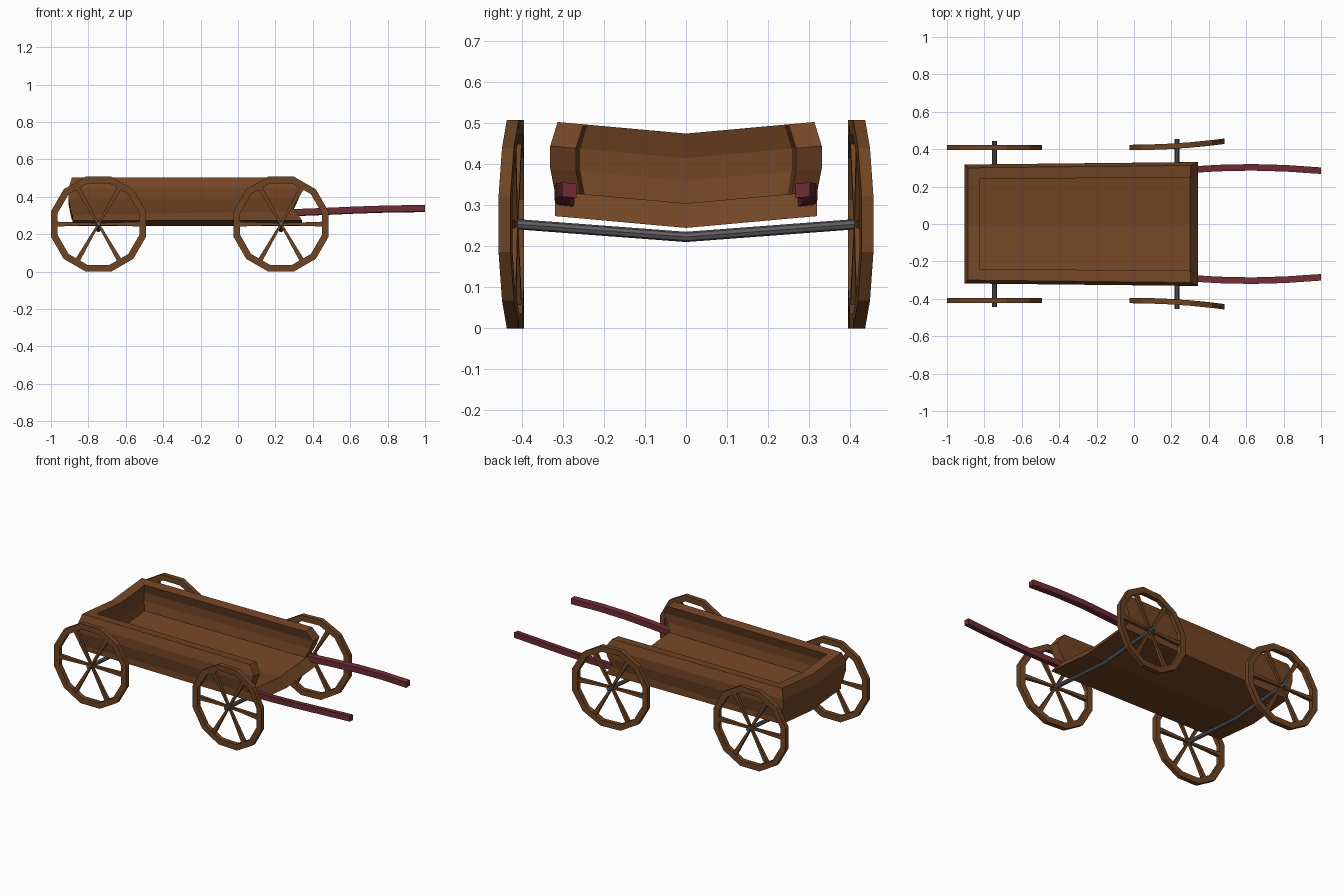
import bpy, bmesh, math
from mathutils import Vector

if "Cube" in bpy.data.objects:
    bpy.data.objects.remove(bpy.data.objects["Cube"])


def mat(name, c):
    m = bpy.data.materials.new(name)
    m.diffuse_color = (*c, 1)
    m.use_nodes = True
    m.node_tree.nodes["Principled BSDF"].inputs["Base Color"].default_value = m.diffuse_color
    return m


BODY = mat("body wood", (0.174, 0.061, 0.019))
WHEEL = mat("wheel wood", (0.156, 0.058, 0.017))
RED = mat("dark red", (0.155, 0.027, 0.033))
IRON = mat("axle grey", (0.115, 0.109, 0.122))
SAG = 0.09  # everything on the body droops to the middle in a shallow V


def finish(bm, name, material):
    bmesh.ops.recalc_face_normals(bm, faces=bm.faces[:])
    me = bpy.data.meshes.new(name)
    bm.to_mesh(me)
    bm.free()
    me.materials.append(material)
    ob = bpy.data.objects.new(name, me)
    bpy.context.collection.objects.link(ob)
    return ob


def loft(bm, rings, caps=True):
    """Join equal-length closed rings of points with quads."""
    vs = [[bm.verts.new(p) for p in r] for r in rings]
    n = len(vs[0])
    for a, b in zip(vs, vs[1:]):
        for i in range(n):
            bm.faces.new((a[i], a[(i + 1) % n], b[(i + 1) % n], b[i]))
    if caps:
        bm.faces.new(vs[0])
        bm.faces.new(vs[-1])
    return vs


# Side and rear walls: U-shaped plan lofted through bulging levels
# (flat height, outward bulge, front end x)
levels = [(0.275, 0.000, 0.300), (0.300, 0.006, 0.292), (0.360, 0.018, 0.322),
          (0.415, 0.018, 0.343), (0.475, 0.000, 0.303)]
bm = bmesh.new()
rings = []
for z, o, xf in levels:
    half = [(-0.888 - o, 0), (-0.888 - o, 0.300 + o), (xf, 0.313 + o),
            (xf, 0.250 + o), (-0.825 - o, 0.240 + o), (-0.825 - o, 0)]
    plan = half + [(x, -y) for x, y in half[::-1] if y]
    # order: rear outer centre -> +y side -> rear inner centre -> -y side
    rings.append([(x, y, z + SAG * abs(y)) for x, y in plan])
vs = loft(bm, rings, caps=False)
for r in (vs[0], vs[-1]):
    for q in ((0, 1, 4, 5), (1, 2, 3, 4), (5, 6, 9, 0), (6, 7, 8, 9)):
        bm.faces.new([r[i] for i in q])
finish(bm, "cart_walls", BODY)

# Floor with a slanted front edge
bm = bmesh.new()
rings = []
for y in (-1, 0, 1):
    prof = [(-0.885, 0.245, 0.300), (0.343, 0.245, 0.320),
            (0.300, 0.305, 0.318), (-0.885, 0.305, 0.300)]
    rings.append([(x, y * w, z + SAG * abs(y) * w) for x, z, w in prof])
loft(bm, rings)
finish(bm, "cart_floor", BODY)

# Curved pull handles
for s, side in ((1, "left"), (-1, "right")):
    bm = bmesh.new()
    path = [(0.27, 0.288, 0.314), (0.45, 0.299, 0.321), (0.63, 0.303, 0.329),
            (0.81, 0.298, 0.335), (1.0, 0.285, 0.337)]
    h = 0.0175
    loft(bm, [[(x, s * (y + a * h), z + b * h + SAG * a * h)
               for a, b in ((-1, -1), (1, -1), (1, 1), (-1, 1))]
              for x, y, z in path])
    finish(bm, side + "_handle", RED)


# Wheels: twelve-sided rim, six tapering spokes, optional sideways bow
def make_wheel(name, cx, s, bow):
    cz, ty = 0.254, 0.0145
    bm = bmesh.new()

    def pt(r, a, dy, across=0.0):
        u = r * math.cos(a) - across * math.sin(a)
        w = r * math.sin(a) + across * math.cos(a)
        y = 0.409 + dy + bow * ((u + 0.25) / 0.5) ** 2
        return (cx + u, s * y, cz + w)

    rings = []
    for i in range(12):
        a = math.radians(15 + 30 * i)
        rings.append([pt(0.263, a, -ty), pt(0.263, a, ty),
                      pt(0.226, a, ty), pt(0.226, a, -ty)])
    vs = [[bm.verts.new(p) for p in r] for r in rings]
    for i in range(12):
        p, q = vs[i], vs[(i + 1) % 12]
        for k in range(4):
            m = (k + 1) % 4
            bm.faces.new((p[k], p[m], q[m], q[k]))
    for i in range(6):
        a = math.radians(60 * i)
        loft(bm, [[pt(r, a, d * t, e * w)
                   for d, e in ((-1, -1), (1, -1), (1, 1), (-1, 1))]
                  for r, w, t in ((0.0, 0.006, 0.007), (0.11, 0.009, 0.009),
                                  (0.225, 0.013, 0.011))])
    finish(bm, name, WHEEL)


for cx, end, bow in ((-0.746, "rear", 0.0), (0.230, "front", 0.033)):
    for s, side in ((1, "left"), (-1, "right")):
        make_wheel(end + "_" + side + "_wheel", cx, s, bow)
    # Axle bent down in the middle
    bm = bmesh.new()
    half = 0.444 if end == "rear" else 0.455
    loft(bm, [[(cx + 0.0125 * math.cos(k * math.pi / 4), y,
                0.223 + 0.075 * abs(y) + 0.0125 * math.sin(k * math.pi / 4))
               for k in range(8)] for y in (-half, 0, half)])
    finish(bm, end + "_axle", IRON)
